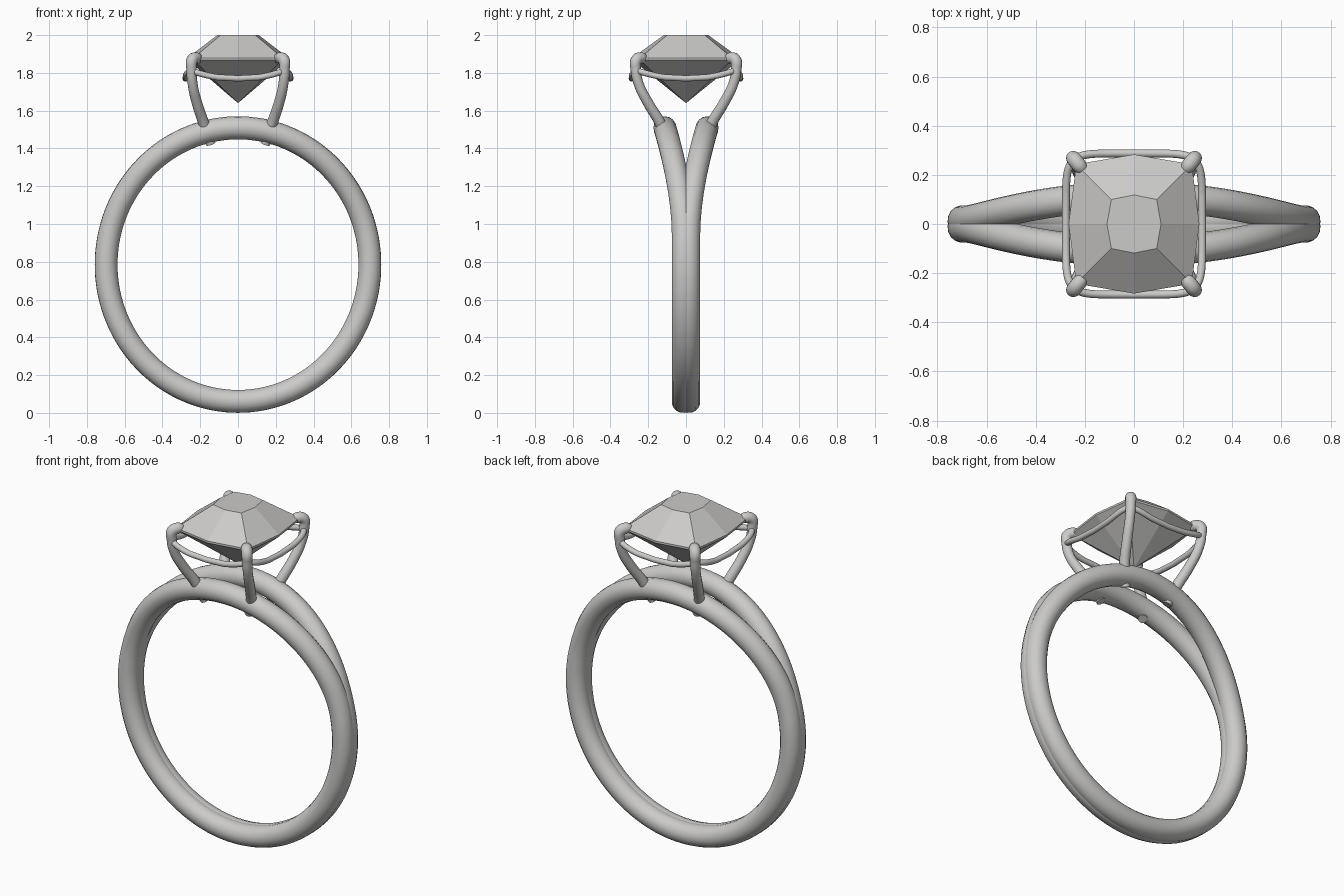
import bpy, bmesh
from math import sin, cos, pi, copysign

cube = bpy.data.objects.get("Cube")
if cube:
    bpy.data.objects.remove(cube)


def material(name, rgb):
    mat = bpy.data.materials.new(name)
    mat.use_nodes = True
    mat.diffuse_color = (*rgb, 1)
    mat.node_tree.nodes["Principled BSDF"].inputs["Base Color"].default_value = (*rgb, 1)
    return mat


silver = material("silver grey", (0.6, 0.595, 0.585))


def tube(name, points, radius, closed=False, scales=None, steps=6):
    """Round wire swept along a smooth path, turned into a mesh."""
    curve = bpy.data.curves.new(name, "CURVE")
    curve.dimensions = "3D"
    curve.bevel_depth = radius
    curve.bevel_resolution = 6
    curve.resolution_u = steps
    curve.use_fill_caps = True
    spline = curve.splines.new("BEZIER")
    spline.bezier_points.add(len(points) - 1)
    spline.use_cyclic_u = closed
    for i, (bp, co) in enumerate(zip(spline.bezier_points, points)):
        bp.co = co
        bp.handle_left_type = bp.handle_right_type = "AUTO"
        bp.radius = scales[i] if scales else 1
    obj = bpy.data.objects.new(name, curve)
    bpy.context.collection.objects.link(obj)
    bpy.ops.object.select_all(action="DESELECT")
    obj.select_set(True)
    bpy.context.view_layer.objects.active = obj
    bpy.ops.object.convert(target="MESH")
    obj = bpy.context.object
    obj.data.materials.clear()
    obj.data.materials.append(silver)
    bpy.ops.object.shade_smooth_by_angle(angle=pi / 3)
    return obj


# Split band: two strands that merge below and part towards the top
def strand(side):
    points = []
    for i in range(48):
        a = 2 * pi * i / 48
        z = 0.785 + 0.724 * cos(a)
        spread = max(0, (z - 0.95) / 0.56) ** 1.7
        points.append((0.698 * sin(a), side * (0.015 + 0.097 * spread), z))
    return points


for side, label in ((-1, "front"), (1, "back")):
    tube("band_strand_" + label, strand(side), 0.061, closed=True, steps=3)

# Four prongs, from inside the band up and hooked over the stone
PRONG = [(0.145, 0.10, 1.425), (0.18, 0.135, 1.53), (0.217, 0.20, 1.64),
         (0.24, 0.25, 1.74), (0.246, 0.266, 1.82), (0.243, 0.263, 1.868),
         (0.222, 0.237, 1.879), (0.205, 0.218, 1.87), (0.197, 0.21, 1.864)]
THICK = [0.9, 1, 0.95, 0.9, 0.95, 1.05, 1.05, 0.8, 0.2]
for sx, xname in ((1, "left"), (-1, "right")):
    for sy, yname in ((-1, "front"), (1, "back")):
        tube(f"prong_{yname}_{xname}", [(sx * x, sy * y, z) for x, y, z in PRONG],
             0.029, scales=THICK)


# Gallery wire: rounded square that dips between the prongs
def rounded(value):
    return copysign(abs(value) ** 0.32, value)


wire = []
for i in range(64):
    a = 2 * pi * (i + 0.5) / 64
    x, y = rounded(cos(a)), rounded(sin(a))
    rise = min(abs(x), abs(y)) / 0.9
    wire.append((0.277 * x, 0.287 * y, 1.768 + 0.044 * rise ** 2))
tube("gallery_wire", wire, 0.016, closed=True, steps=2)

# Faceted stone: table, girdle and pointed pavilion
bm = bmesh.new()


def ring(mid_x, mid_y, corner_x, corner_y, z):
    verts = []
    for k in range(8):
        c, s = round(cos(k * pi / 4), 3), round(sin(k * pi / 4), 3)
        if k % 2:
            co = (copysign(corner_x, c), copysign(corner_y, s), z)
        else:
            co = (mid_x * c, mid_y * s, z)
        verts.append(bm.verts.new(co))
    return verts


table = ring(0.11, 0.118, 0.092, 0.1, 2.0)
girdle_top = ring(0.266, 0.283, 0.235, 0.243, 1.88)
girdle_low = ring(0.266, 0.283, 0.235, 0.243, 1.868)
tip = bm.verts.new((0, 0, 1.64))
bm.faces.new(table)
for upper, lower in ((table, girdle_top), (girdle_top, girdle_low)):
    for k in range(8):
        n = (k + 1) % 8
        bm.faces.new((upper[k], lower[k], lower[n], upper[n]))
for k in range(8):
    bm.faces.new((girdle_low[k], tip, girdle_low[(k + 1) % 8]))
bmesh.ops.recalc_face_normals(bm, faces=bm.faces)
mesh = bpy.data.meshes.new("stone")
bm.to_mesh(mesh)
bm.free()
mesh.materials.append(silver)
stone = bpy.data.objects.new("stone", mesh)
bpy.context.collection.objects.link(stone)
